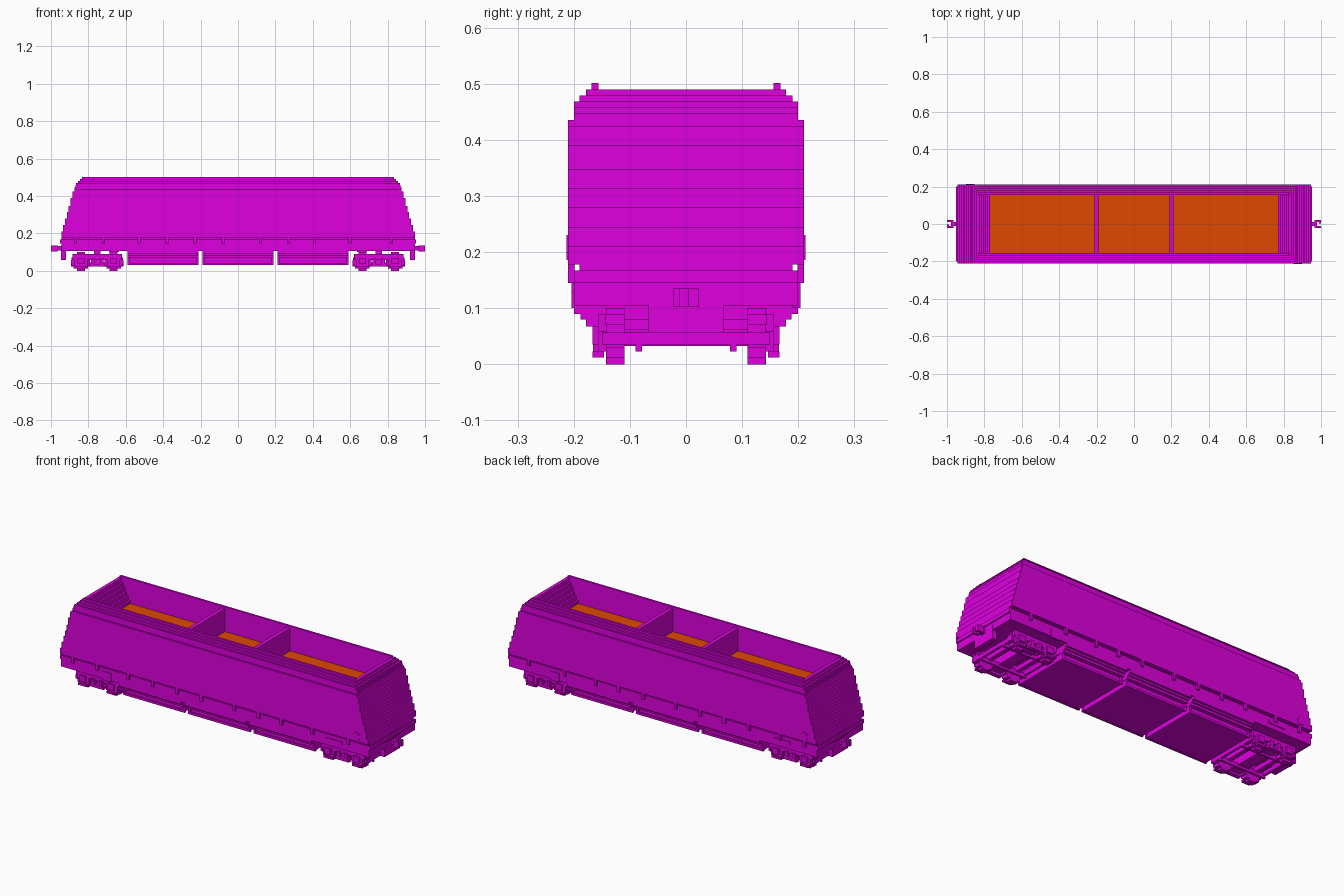
import bpy, bmesh

cube = bpy.data.objects.get("Cube")
if cube:
    bpy.data.objects.remove(cube)


def material(name, rgb):
    m = bpy.data.materials.new(name)
    m.use_nodes = True
    m.diffuse_color = (*rgb, 1)
    m.node_tree.nodes["Principled BSDF"].inputs["Base Color"].default_value = (*rgb, 1)
    return m


MAGENTA = material("magenta paint", (0.74, 0.0, 0.74))
ORANGE = material("orange load", (0.74, 0.065, 0.0))


def build(name, boxes, mat=MAGENTA):
    """One object from boxes given as (x0, x1, y0, y1, z0, z1)."""
    bm = bmesh.new()
    for b in boxes:
        vs = bmesh.ops.create_cube(bm, size=1)["verts"]
        for v in vs:
            for i in range(3):
                lo, hi = b[2 * i], b[2 * i + 1]
                v.co[i] = (lo + hi) / 2 + v.co[i] * (hi - lo)
    me = bpy.data.meshes.new(name)
    bm.to_mesh(me)
    bm.free()
    me.materials.append(mat)
    ob = bpy.data.objects.new(name, me)
    bpy.context.collection.objects.link(ob)
    return ob


def slab(x, y, z0, z1):
    return (-x, x, -y, y, z0, z1)


def flip_x(boxes):
    return [(-b[1], -b[0], *b[2:]) for b in boxes]


def flip_y(boxes):
    return [(b[0], b[1], -b[3], -b[2], b[4], b[5]) for b in boxes]


def both_sides(boxes):
    return boxes + flip_y(boxes)


# Underframe with a recess below the body
build("underframe", [slab(0.945, 0.20, 0.105, 0.145), slab(0.952, 0.20, 0.145, 0.167),
                     slab(0.945, 0.19, 0.167, 0.178)])

# Body below the load: layers stepping in at the ends
lower = [(0.178, 0.21, 0.945), (0.21, 0.245, 0.935), (0.245, 0.28, 0.925), (0.28, 0.313, 0.915),
         (0.313, 0.347, 0.905), (0.347, 0.36, 0.895)]
build("lower_body", [slab(x, 0.21, z0, z1) for z0, z1, x in lower])

# Body above the load: open rings with outer and inner steps
rim = [(0.36, 0.381, 0.895, 0.21, 0.77), (0.381, 0.39, 0.895, 0.21, 0.781),
       (0.39, 0.403, 0.885, 0.21, 0.781), (0.403, 0.425, 0.885, 0.21, 0.792),
       (0.425, 0.435, 0.875, 0.21, 0.803), (0.435, 0.447, 0.875, 0.20, 0.803),
       (0.447, 0.458, 0.87, 0.20, 0.814), (0.458, 0.468, 0.865, 0.20, 0.814),
       (0.468, 0.479, 0.855, 0.19, 0.825), (0.479, 0.49, 0.845, 0.178, 0.825)]
WALL = 0.156
rings = []
for z0, z1, x, y, xi in rim:
    rings += both_sides([(-x, x, WALL, y, z0, z1)])
    end = [(xi, x, -WALL, WALL, z0, z1)]
    rings += end + flip_x(end)
build("upper_body", rings)
build("top_rail", both_sides([(-0.835, 0.835, 0.156, 0.168, 0.49, 0.501)]))

# Load surface and dividers
build("load", [slab(0.77, WALL, 0.358, 0.364)], ORANGE)
div = [(0.189, 0.211, -WALL, WALL, 0.36, 0.49)]
build("divider", div + flip_x(div))

# Small brackets hanging from the body edge
brackets = [(x - 0.008, x + 0.008, 0.199, 0.21, 0.145, 0.178)
            for x in (-0.87, -0.72, -0.53, -0.38, -0.23, -0.08, 0.12, 0.27, 0.41, 0.6, 0.82)]
build("body_brackets", both_sides(brackets))

# Three hopper outlets under the floor
for i, cx in enumerate((-0.4, 0, 0.4)):
    a, b = cx - 0.19, cx + 0.19
    boxes = [(a, b, -0.20, 0.20, 0.09, 0.106), (a, b, -0.188, 0.188, 0.08, 0.09),
             (a, b, -0.178, 0.178, 0.067, 0.08), (a + 0.003, b - 0.003, -0.157, 0.157, 0.033, 0.067)]
    ribs = [(a, b, 0.155, 0.166, 0.03, 0.042)]
    for x in (a, b - 0.012):
        ribs.append((x, x + 0.012, 0.155, 0.166, 0.042, 0.067))
    build("hopper_outlet_%d" % (i + 1), boxes + both_sides(ribs))


def wheel(cx, cz, y0, y1, r):
    """Stepped disc from overlapping bars."""
    return [(cx - r * w, cx + r * w, y0, y1, cz - r * h, cz + r * h)
            for w, h in ((1, 0.42), (0.78, 0.78), (0.42, 1))]


# Bogies: frames, wheels, axle boxes, springs and cross beams
frame, wheels = [], []
for cx in (0.665, 0.84):
    wheels += both_sides(wheel(cx, 0.05, 0.11, 0.143, 0.05))
    wheels.append((cx - 0.012, cx + 0.012, -0.11, 0.11, 0.038, 0.062))
    frame += both_sides([(cx - 0.035, cx + 0.035, 0.143, 0.157, 0.023, 0.08),
                         (cx - 0.018, cx + 0.018, 0.157, 0.167, 0.035, 0.068),
                         (cx - 0.024, cx + 0.024, 0.146, 0.167, 0.012, 0.023)])
frame += both_sides([(0.62, 0.885, 0.143, 0.157, 0.058, 0.09),
                     (0.71, 0.795, 0.143, 0.166, 0.023, 0.036),
                     (0.72, 0.738, 0.143, 0.166, 0.036, 0.066),
                     (0.767, 0.785, 0.143, 0.166, 0.036, 0.066)])
frame += [(0.72, 0.785, -0.145, 0.145, 0.035, 0.08),
          (0.735, 0.77, -0.06, 0.06, 0.08, 0.106),
          (0.612, 0.625, -0.15, 0.15, 0.035, 0.057),
          (0.88, 0.893, -0.15, 0.15, 0.035, 0.057)]
frame += both_sides([(0.612, 0.893, 0.078, 0.09, 0.023, 0.045)])
for side, f in (("left", lambda b: b), ("right", flip_x)):
    build(side + "_bogie_frame", f(frame))
    build(side + "_bogie_wheels", f(wheels))

# Couplers and headstock plates
coupler = [(0.92, 0.947, -0.067, 0.067, 0.057, 0.135),
           (0.945, 0.975, -0.01, 0.01, 0.108, 0.132),
           (0.966, 0.978, -0.022, 0.022, 0.102, 0.135),
           (0.978, 1.0, 0.012, 0.022, 0.102, 0.135),
           (0.978, 1.0, -0.022, -0.012, 0.102, 0.135),
           (0.99, 1.0, 0.004, 0.022, 0.102, 0.135)]
build("left_coupler", coupler)
build("right_coupler", flip_x(flip_y(coupler)))

# Brake equipment: side boxes and hand wheels at opposite corners
brake = [(-0.69, -0.635, -0.204, -0.19, 0.10, 0.148),
         (0.68, 0.78, -0.204, -0.19, 0.13, 0.147)]
build("brake_boxes", brake + flip_x(flip_y(brake)))
hand = wheel(0.875, 0.208, -0.213, -0.205, 0.022)
build("hand_wheels", hand + flip_x(flip_y(hand)))
